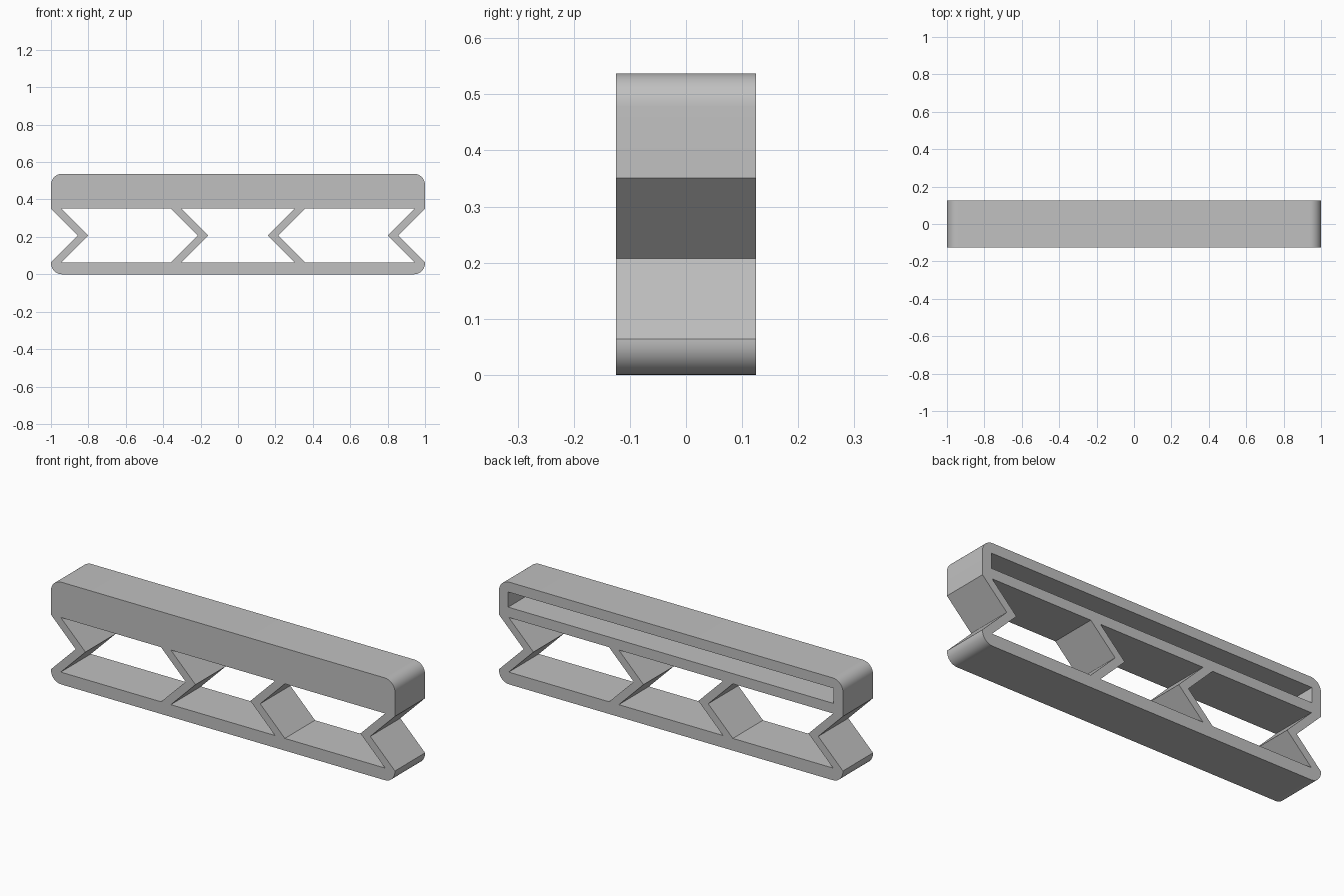
import bpy
import math

if "Cube" in bpy.data.objects:
    bpy.data.objects.remove(bpy.data.objects["Cube"])

HALF_DEPTH = 0.125
HEIGHT = 0.5375
SHELF, BASE = 0.351, 0.064          # underside of top bar, top of base bar
MID = (SHELF + BASE) / 2
REACH = (SHELF - BASE) / 2          # struts bend at 45 degrees
RADIUS = 0.06
WALL = 0.0535
STRUT = 0.057                       # strut width along x

grey = bpy.data.materials.new("plain grey")
grey.use_nodes = True
grey.diffuse_color = (0.53, 0.53, 0.53, 1)
grey.node_tree.nodes["Principled BSDF"].inputs["Base Color"].default_value = (0.53, 0.53, 0.53, 1)


def arc(cx, cz, start, steps=10):
    """Quarter-round corner, counter-clockwise from the start angle."""
    angles = [math.radians(start + 90 * i / steps) for i in range(steps + 1)]
    return [(cx + RADIUS * math.cos(a), cz + RADIUS * math.sin(a)) for a in angles]


def bend(x):
    """Strut edge from top to base, kinked towards +x."""
    return [(x, SHELF), (x + REACH, MID), (x, BASE)]


def mirror(points):
    return [(-x, z) for x, z in reversed(points)]


# Outer outline and the three openings
right = arc(1 - RADIUS, RADIUS, 270) + mirror(bend(-1)) + arc(1 - RADIUS, HEIGHT - RADIUS, 0)
outline = right + mirror(right)
side_hole = bend(-1 + STRUT) + bend(-0.36)[::-1]
middle_hole = bend(-0.36 + STRUT) + mirror(bend(-0.36 + STRUT))

# Frame: filled profile with openings, extruded through the depth
profile = bpy.data.curves.new("frame_profile", "CURVE")
profile.dimensions = "2D"
profile.fill_mode = "BOTH"
profile.extrude = HALF_DEPTH
for loop in (outline, side_hole, mirror(side_hole), middle_hole):
    spline = profile.splines.new("POLY")
    spline.points.add(len(loop) - 1)
    for point, (x, z) in zip(spline.points, loop):
        point.co = (x, z, 0, 1)
    spline.use_cyclic_u = True

frame = bpy.data.objects.new("frame", profile)
bpy.context.collection.objects.link(frame)
frame.rotation_euler.x = math.pi / 2
bpy.ops.object.select_all(action="DESELECT")
frame.select_set(True)
bpy.context.view_layer.objects.active = frame
bpy.ops.object.convert(target="MESH")
frame = bpy.context.object
bpy.ops.object.transform_apply(location=False, rotation=True, scale=False)
bpy.ops.object.mode_set(mode="EDIT")
bpy.ops.mesh.select_all(action="SELECT")
bpy.ops.mesh.remove_doubles(threshold=0.0005)
bpy.ops.mesh.normals_make_consistent(inside=False)
bpy.ops.object.mode_set(mode="OBJECT")
frame.data.materials.clear()
frame.data.materials.append(grey)

# Pocket in the top bar, open at the back
low, high = SHELF + WALL, HEIGHT - WALL
bpy.ops.mesh.primitive_cube_add(size=1, location=(0, WALL, (low + high) / 2))
cutter = bpy.context.object
cutter.name = "pocket_cutter"
cutter.scale = (2 - 2 * WALL, 2 * HALF_DEPTH, high - low)
cutter.data.materials.append(grey)
cutter.hide_render = True

bpy.ops.object.select_all(action="DESELECT")
frame.select_set(True)
bpy.context.view_layer.objects.active = frame
cut = frame.modifiers.new("pocket", "BOOLEAN")
cut.operation = "DIFFERENCE"
cut.solver = "EXACT"
cut.object = cutter
bpy.ops.object.modifier_apply(modifier=cut.name)
bpy.data.objects.remove(cutter)

bpy.ops.object.shade_smooth_by_angle(angle=math.radians(30))
